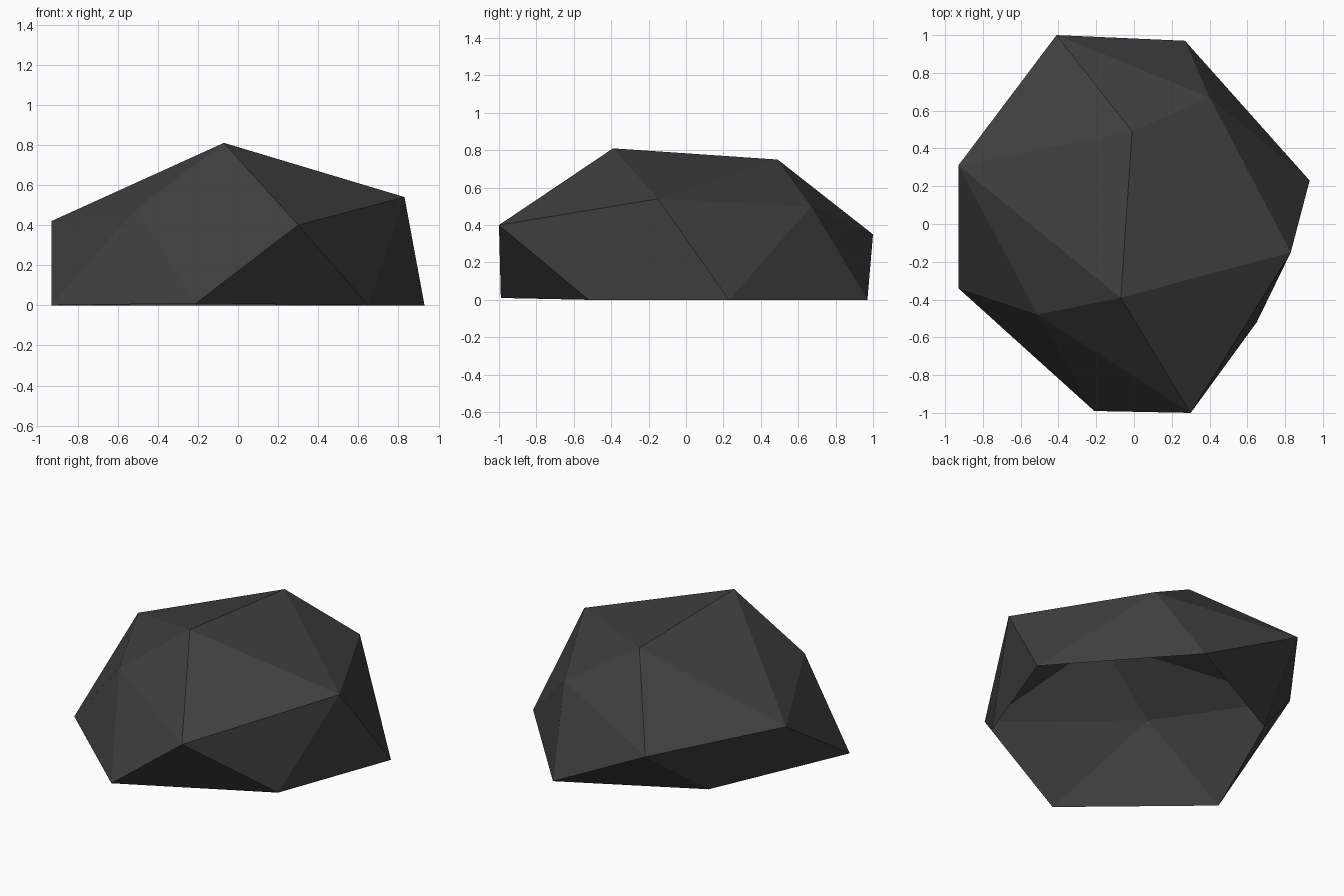
import bpy
import bmesh
from mathutils import Vector

cube = bpy.data.objects.get("Cube")
if cube:
    bpy.data.objects.remove(cube, do_unlink=True)

# Corner points of the boulder: ridge, shoulder ring, ground ring
corners = {
    "ridge_back": (-0.01, 0.49, 0.75),
    "ridge_front": (-0.07, -0.39, 0.81),
    "left_top": (0.83, -0.15, 0.54),
    "left_back": (0.40, 0.67, 0.50),
    "back": (-0.41, 1.00, 0.35),
    "right_top": (-0.93, 0.31, 0.42),
    "right_front": (-0.51, -0.48, 0.48),
    "front": (0.30, -1.00, 0.40),
    "foot_back": (0.27, 0.97, 0.0),
    "foot_left": (0.93, 0.23, 0.0),
    "foot_front_left": (0.65, -0.52, 0.0),
    "foot_front": (-0.21, -0.99, 0.01),
    "foot_right": (-0.93, -0.34, 0.0),
    "foot_back_right": (-0.54, 0.54, 0.0),
}

# Triangle fans: a centre corner, then the run of corners around it
fans = [
    ("ridge_back", "ridge_front right_top back left_back left_top ridge_front"),
    ("ridge_front", "right_top right_front front left_top"),
    ("right_front", "right_top foot_right foot_front front"),
    ("foot_front_left", "foot_front front left_top foot_left"),
    ("left_back", "left_top foot_left foot_back back"),
    ("foot_back_right", "foot_back back right_top foot_right"),
]

stone = bpy.data.materials.new("dark_stone")
stone.use_nodes = True
colour = (0.05, 0.05, 0.05, 1.0)
stone.diffuse_color = colour
stone.node_tree.nodes["Principled BSDF"].inputs["Base Color"].default_value = colour

# Boulder shell, open underneath
bm = bmesh.new()
verts = {name: bm.verts.new(co) for name, co in corners.items()}
for centre, run in fans:
    ring = run.split()
    for a, b in zip(ring, ring[1:]):
        bm.faces.new((verts[centre], verts[a], verts[b]))

# Turn every facet outwards
core = Vector((0, 0, 0.2))
bm.normal_update()
for face in bm.faces:
    if face.normal.dot(face.calc_center_median() - core) < 0:
        face.normal_flip()

mesh = bpy.data.meshes.new("boulder")
bm.to_mesh(mesh)
bm.free()
mesh.materials.append(stone)
boulder = bpy.data.objects.new("boulder", mesh)
bpy.context.collection.objects.link(boulder)
